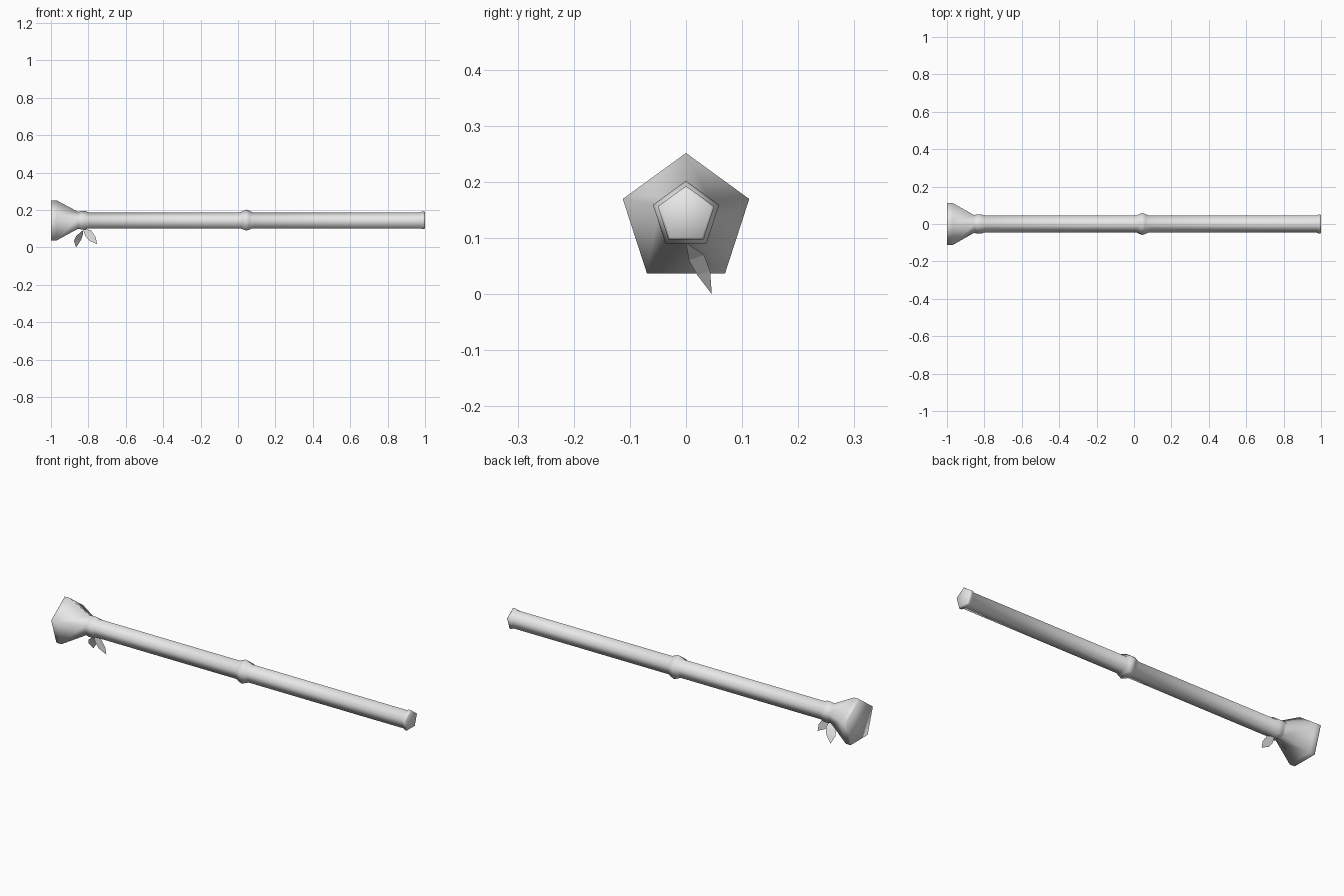
import bpy
import bmesh
from math import sin, cos, pi, radians

cube = bpy.data.objects.get("Cube")
if cube:
    bpy.data.objects.remove(cube, do_unlink=True)

SIDES = 5

grey = bpy.data.materials.new("light_grey")
grey.use_nodes = True
grey.diffuse_color = (0.8, 0.8, 0.8, 1)
grey.node_tree.nodes["Principled BSDF"].inputs["Base Color"].default_value = (0.8, 0.8, 0.8, 1)


def make_object(name, bm):
    mesh = bpy.data.meshes.new(name)
    bm.to_mesh(mesh)
    bm.free()
    mesh.materials.append(grey)
    obj = bpy.data.objects.new(name, mesh)
    bpy.context.collection.objects.link(obj)
    return obj


def pentagon_sweep(name, stations):
    """Loft five-sided rings along x; each station is (x, radius, centre height)."""
    bm = bmesh.new()
    rings = []
    for x, r, z in stations:
        angles = [2 * pi * i / SIDES for i in range(SIDES)]
        rings.append([bm.verts.new((x, r * sin(a), z + r * cos(a))) for a in angles])
    for a, b in zip(rings, rings[1:]):
        for i in range(SIDES):
            j = (i + 1) % SIDES
            bm.faces.new((a[i], a[j], b[j], b[i]))
    bm.faces.new(rings[0])
    bm.faces.new(rings[-1])
    bmesh.ops.recalc_face_normals(bm, faces=bm.faces)
    obj = make_object(name, bm)
    bpy.ops.object.select_all(action="DESELECT")
    obj.select_set(True)
    bpy.context.view_layer.objects.active = obj
    bpy.ops.object.shade_smooth_by_angle(angle=radians(80))


def leaf(name, outline):
    bm = bmesh.new()
    root, a, b, tip, c, d = [bm.verts.new(p) for p in outline]
    for face in ((root, a, d), (a, b, c, d), (b, tip, c)):
        bm.faces.new(face)
    make_object(name, bm)


# Stalk: flared root end, neck collar, middle joint and rimmed tip
AXIS = 0.14
flare = [(-1, 0.117, 0.133), (-0.995, 0.1185, 0.133), (-0.97, 0.1185, 0.133)]
shaft = [(-0.855, 0.05), (-0.84, 0.054), (-0.815, 0.054), (-0.8, 0.047),
         (0.01, 0.047), (0.03, 0.056), (0.045, 0.062), (0.06, 0.056), (0.08, 0.047),
         (0.975, 0.047), (0.985, 0.053), (0.995, 0.053), (1, 0.048)]
pentagon_sweep("stalk", flare + [(x, r, AXIS) for x, r in shaft])

# Two thin leaves hanging below the neck
leaf("side_leaf", [(-0.829, 0, 0.092), (-0.829, 0.032, 0.07), (-0.838, 0.043, 0.042),
                   (-0.866, 0.046, 0), (-0.877, 0.02, 0.034), (-0.866, 0.005, 0.06)])
front_outline = [(-0.829, 0.1), (-0.786, 0.091), (-0.76, 0.053),
                 (-0.754, 0.017), (-0.797, 0.037), (-0.818, 0.064)]
leaf("front_leaf", [(x, -0.008, z) for x, z in front_outline])
